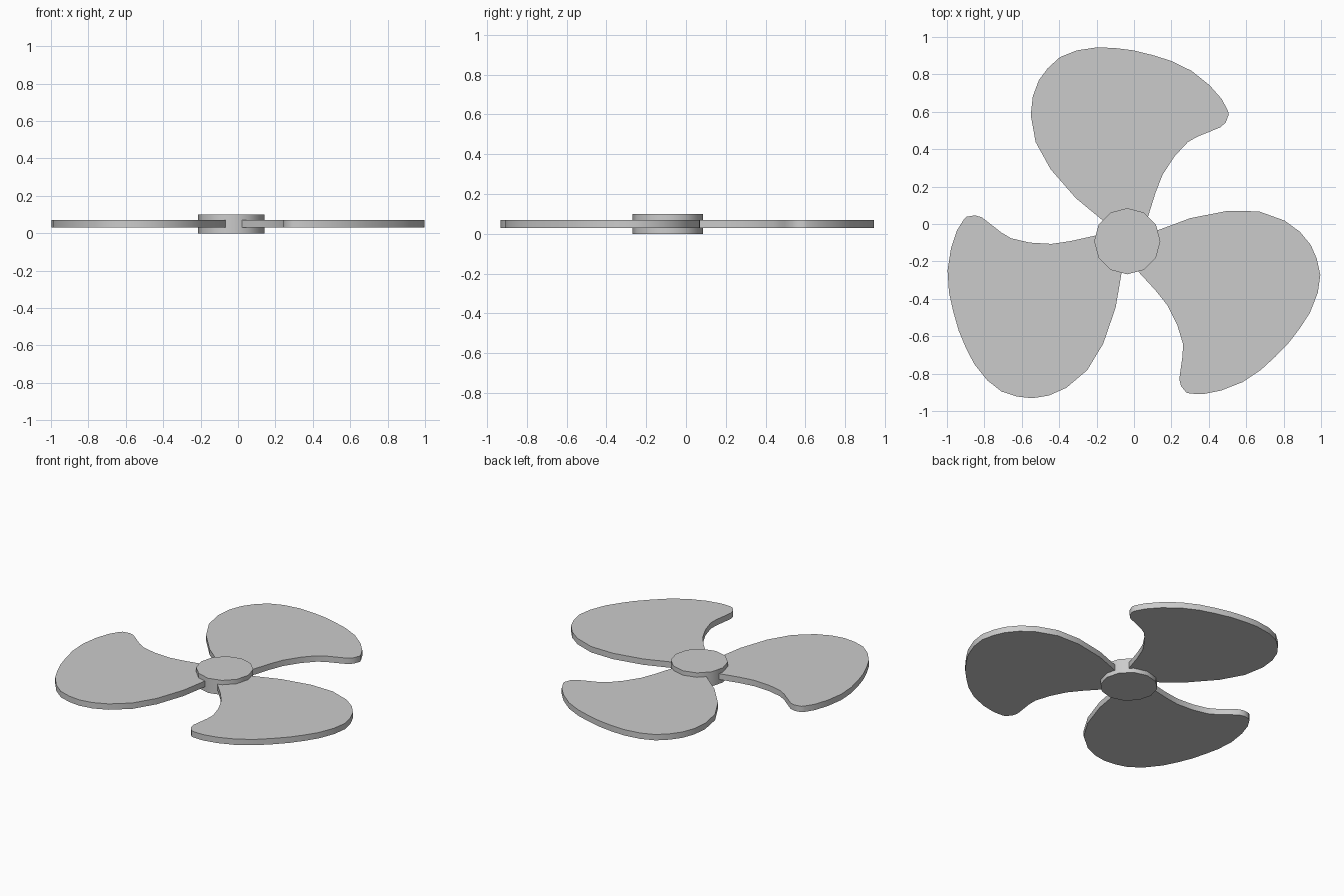
import bpy
import bmesh
from math import cos, sin, tau, radians
from mathutils import Matrix, Vector

if "Cube" in bpy.data.objects:
    bpy.data.objects.remove(bpy.data.objects["Cube"], do_unlink=True)

# Single grey material
grey = bpy.data.materials.new("light_grey")
grey.use_nodes = True
colour = (0.6, 0.6, 0.6, 1)
grey.diffuse_color = colour
grey.node_tree.nodes["Principled BSDF"].inputs["Base Color"].default_value = colour

HUB_CENTRE = Vector((-0.036, -0.092, 0))


def extruded_part(name, outline, bottom, top, angle=0):
    """Extrude a flat outline between two heights, turned about the hub axis."""
    bm = bmesh.new()
    base = bm.faces.new([bm.verts.new((x, y, bottom)) for x, y in outline])
    result = bmesh.ops.extrude_face_region(bm, geom=[base], use_keep_orig=True)
    raised = [v for v in result["geom"] if isinstance(v, bmesh.types.BMVert)]
    bmesh.ops.translate(bm, verts=raised, vec=(0, 0, top - bottom))
    bmesh.ops.recalc_face_normals(bm, faces=bm.faces)
    place = Matrix.Translation(HUB_CENTRE) @ Matrix.Rotation(angle, 4, "Z")
    bmesh.ops.transform(bm, matrix=place, verts=bm.verts)
    mesh = bpy.data.meshes.new(name)
    bm.to_mesh(mesh)
    bm.free()
    mesh.materials.append(grey)
    part = bpy.data.objects.new(name, mesh)
    bpy.context.collection.objects.link(part)
    # Smooth rims with crisp top and bottom edges
    bpy.ops.object.select_all(action="DESELECT")
    part.select_set(True)
    bpy.context.view_layer.objects.active = part
    bpy.ops.object.shade_smooth_by_angle(angle=radians(40))
    return part


# Twelve-sided hub
hub_sides = 12
hub_radius = 0.177
hub_outline = [(hub_radius * cos(tau * i / hub_sides),
                hub_radius * sin(tau * i / hub_sides)) for i in range(hub_sides)]
extruded_part("hub", hub_outline, 0, 0.1)

# Swept blade outline, measured from the hub axis
trailing_edge = [(-.06, .05), (-.126, .107), (-.275, .23), (-.41, .385),
                 (-.49, .53), (-.516, .674), (-.505, .775), (-.473, .86),
                 (-.425, .925), (-.36, .984), (-.27, 1.02)]
outer_edge = [(-.158, 1.037), (-.06, 1.032), (.035, 1.02), (.136, .995),
              (.238, .963), (.345, .91), (.44, .834), (.505, .76)]
tip = [(.537, .7), (.543, .679), (.527, .636), (.5, .61), (.447, .588)]
leading_edge = [(.377, .56), (.324, .53), (.254, .455), (.19, .358),
                (.152, .262), (.11, .128), (.08, .05)]
blade_outline = trailing_edge + outer_edge + tip + leading_edge

# Three blades evenly spaced around the hub
for i, label in enumerate(("back", "right", "left")):
    extruded_part(label + "_blade", blade_outline, 0.03, 0.07, tau * i / 3)
